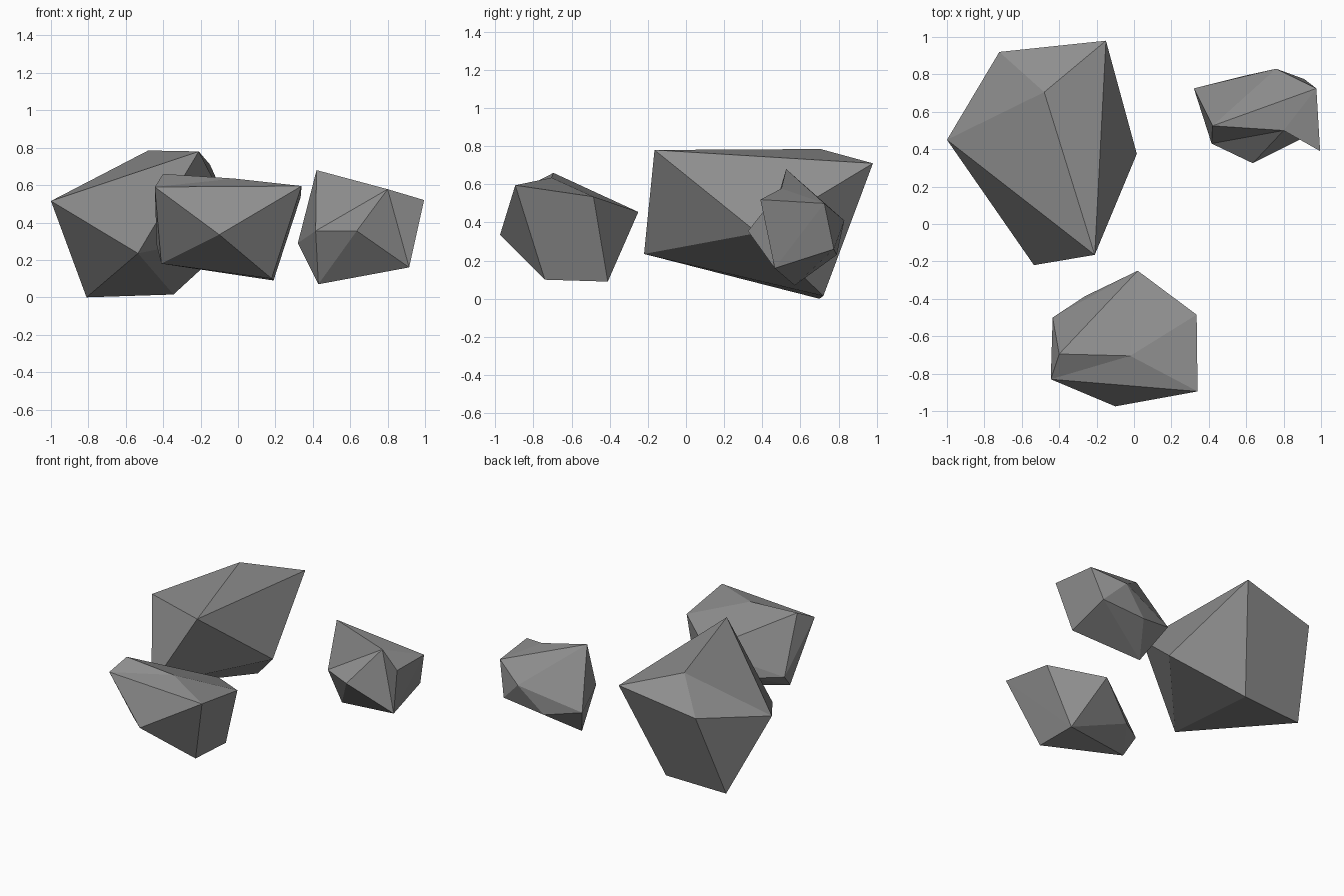
import bpy
import bmesh
from mathutils import Vector

# Remove the default cube only
default_cube = bpy.data.objects.get("Cube")
if default_cube:
    bpy.data.objects.remove(default_cube, do_unlink=True)


def make_material(name, rgb):
    material = bpy.data.materials.new(name)
    material.use_nodes = True
    colour = (*rgb, 1.0)
    material.diffuse_color = colour
    shader = material.node_tree.nodes["Principled BSDF"]
    shader.inputs["Base Color"].default_value = colour
    shader.inputs["Roughness"].default_value = 0.9
    return material


def make_rock(name, corners, material, dent_corner=None, dent=(0, 0, 0)):
    """Wrap a faceted shell round the corners, then push one corner inward."""
    bm = bmesh.new()
    dent = Vector(dent)
    verts = [bm.verts.new(corner) for corner in corners]
    if dent_corner is not None:
        verts[dent_corner].co -= dent
    bmesh.ops.convex_hull(bm, input=verts, use_existing_faces=False)
    if dent_corner is not None:
        verts[dent_corner].co += dent

    # Drop any corner that the shell swallowed
    loose = [vert for vert in bm.verts if not vert.link_faces]
    bmesh.ops.delete(bm, geom=loose, context="VERTS")
    bmesh.ops.recalc_face_normals(bm, faces=bm.faces[:])
    for face in bm.faces:
        face.smooth = False

    mesh = bpy.data.meshes.new(name)
    bm.to_mesh(mesh)
    bm.free()
    mesh.materials.append(material)
    rock = bpy.data.objects.new(name, mesh)
    bpy.context.scene.collection.objects.link(rock)
    return rock


stone_grey = make_material("stone grey", (0.27, 0.27, 0.27))

# Large boulder at the back right
make_rock("large_rock", [
    (-0.72, 0.92, 0.60), (-0.15, 0.98, 0.71), (-0.48, 0.705, 0.785),
    (-1.0, 0.45, 0.515), (0.015, 0.375, 0.345), (-0.21, -0.165, 0.78),
    (-0.535, -0.22, 0.235), (-0.81, 0.70, 0.0), (-0.345, 0.72, 0.015),
], stone_grey)

# Medium rock at the front, with a slightly sunken crown
make_rock("front_rock", [
    (-0.02, -0.705, 0.635),
    (0.02, -0.25, 0.455), (0.335, -0.485, 0.535), (0.34, -0.895, 0.595),
    (-0.10, -0.975, 0.335), (-0.445, -0.83, 0.59), (-0.435, -0.50, 0.28),
    (-0.40, -0.695, 0.66), (0.18, -0.74, 0.10), (0.19, -0.41, 0.09),
    (-0.41, -0.60, 0.18), (-0.26, -0.385, 0.27),
], stone_grey, dent_corner=0, dent=(0, 0.065, -0.085))

# Small rock at the back left, with a hollow on its front face
make_rock("small_rock", [
    (0.80, 0.50, 0.578),
    (0.42, 0.525, 0.68), (0.995, 0.39, 0.52), (0.635, 0.325, 0.355),
    (0.415, 0.43, 0.355), (0.32, 0.725, 0.29), (0.76, 0.83, 0.41),
    (0.975, 0.725, 0.50), (0.91, 0.775, 0.26), (0.915, 0.465, 0.16),
    (0.43, 0.57, 0.07), (0.58, 0.79, 0.23),
], stone_grey, dent_corner=0, dent=(0, 0.24, -0.05))
